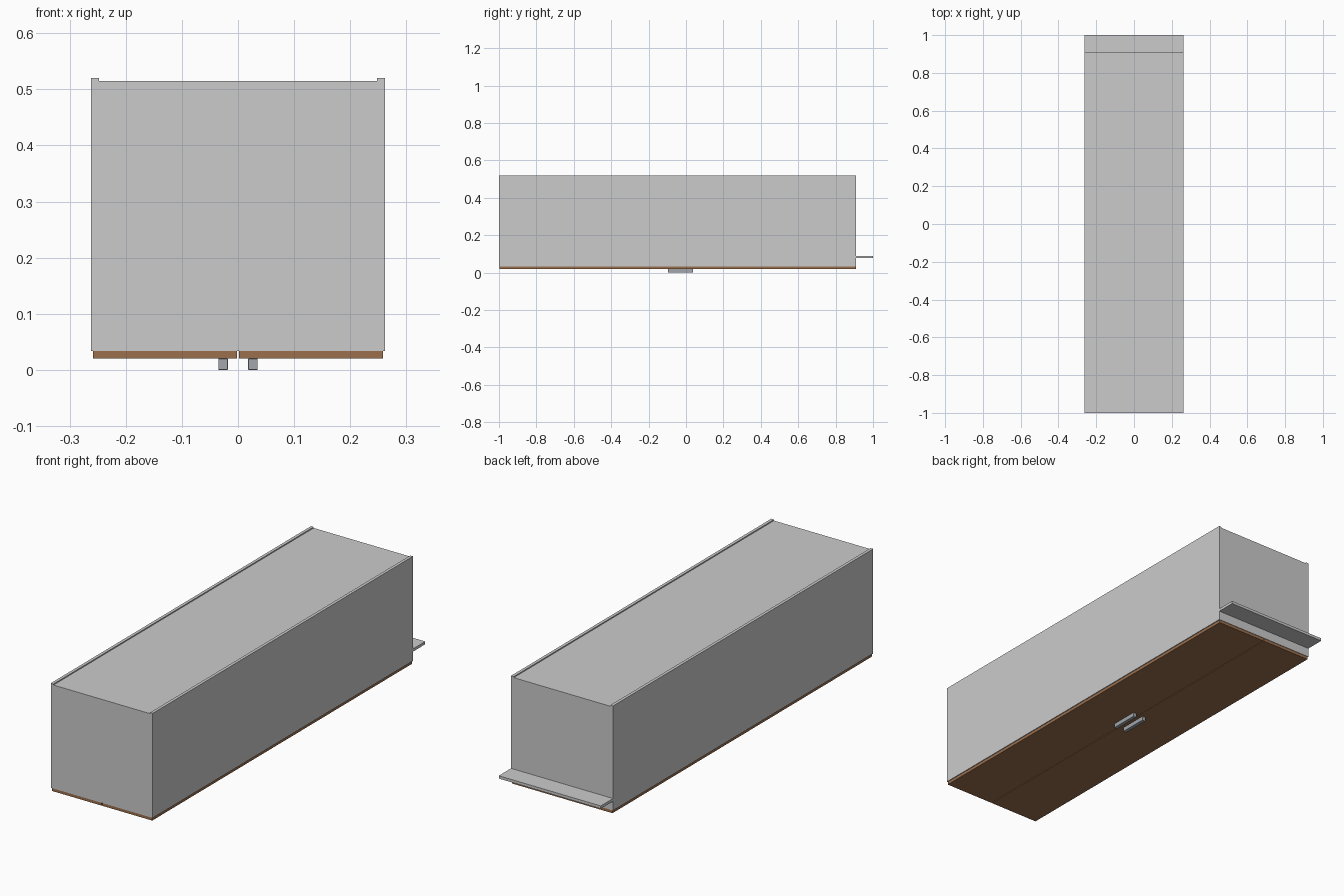
import bpy, bmesh

if "Cube" in bpy.data.objects:
    bpy.data.objects.remove(bpy.data.objects["Cube"])


def material(name, rgb):
    m = bpy.data.materials.new(name)
    m.diffuse_color = (*rgb, 1)
    m.use_nodes = True
    m.node_tree.nodes["Principled BSDF"].inputs["Base Color"].default_value = m.diffuse_color
    return m


wood = material("brown_wood", (0.33, 0.16, 0.075))
steel = material("brushed_steel", (0.36, 0.39, 0.42))


def box(name, x, y, z, mat=None, bevel=0):
    """Box from (min, max) ranges on each axis."""
    bm = bmesh.new()
    bmesh.ops.create_cube(bm, size=1)
    for v in bm.verts:
        for i, (a, b) in enumerate((x, y, z)):
            v.co[i] = (a + b) / 2 + v.co[i] * (b - a)
    me = bpy.data.meshes.new(name)
    bm.to_mesh(me)
    bm.free()
    ob = bpy.data.objects.new(name, me)
    bpy.context.collection.objects.link(ob)
    if mat:
        me.materials.append(mat)
    if bevel:
        mod = ob.modifiers.new("bevel", 'BEVEL')
        mod.width, mod.segments = bevel, 2
    return ob


W, T = 0.262, 0.014          # half width, board thickness
Y0, Y1 = -1.0, 0.91          # carcass ends
Z0, ZB, Z1 = 0.034, 0.515, 0.52

# Side boards, doors and handles, mirrored about x = 0
for side, s in (("left", -1), ("right", 1)):
    def rng(a, b):
        return tuple(sorted((s * a, s * b)))
    box(f"{side}_side_board", rng(W - T, W), (Y0, Y1), (Z0, Z1))
    box(f"{side}_door", rng(0.0015, 0.258), (Y0 + 0.002, Y1 - 0.002), (0.02, Z0), wood)
    box(f"{side}_handle", rng(0.018, 0.035), (-0.097, 0.038), (0, 0.02), steel, 0.001)

# End boards and the back panel, slightly recessed between the sides
I = W - T
box("top_board", (-I, I), (Y0, Y0 + T), (Z0, ZB))
box("bottom_board", (-I, I), (Y1 - T, Y1), (Z0, ZB))
box("back_panel", (-I, I), (Y0 + T, Y1 - T), (ZB - 0.006, ZB))

# Inner shelves
for i in range(1, 5):
    y = Y0 + (Y1 - Y0) * i / 5
    box(f"shelf_{i}", (-I, I), (y - T / 2, y + T / 2), (Z0 + 0.02, ZB - 0.006))

# Recessed plinth board under the cabinet
box("plinth", (-W, W), (Y1, 1.0), (0.077, 0.09))
